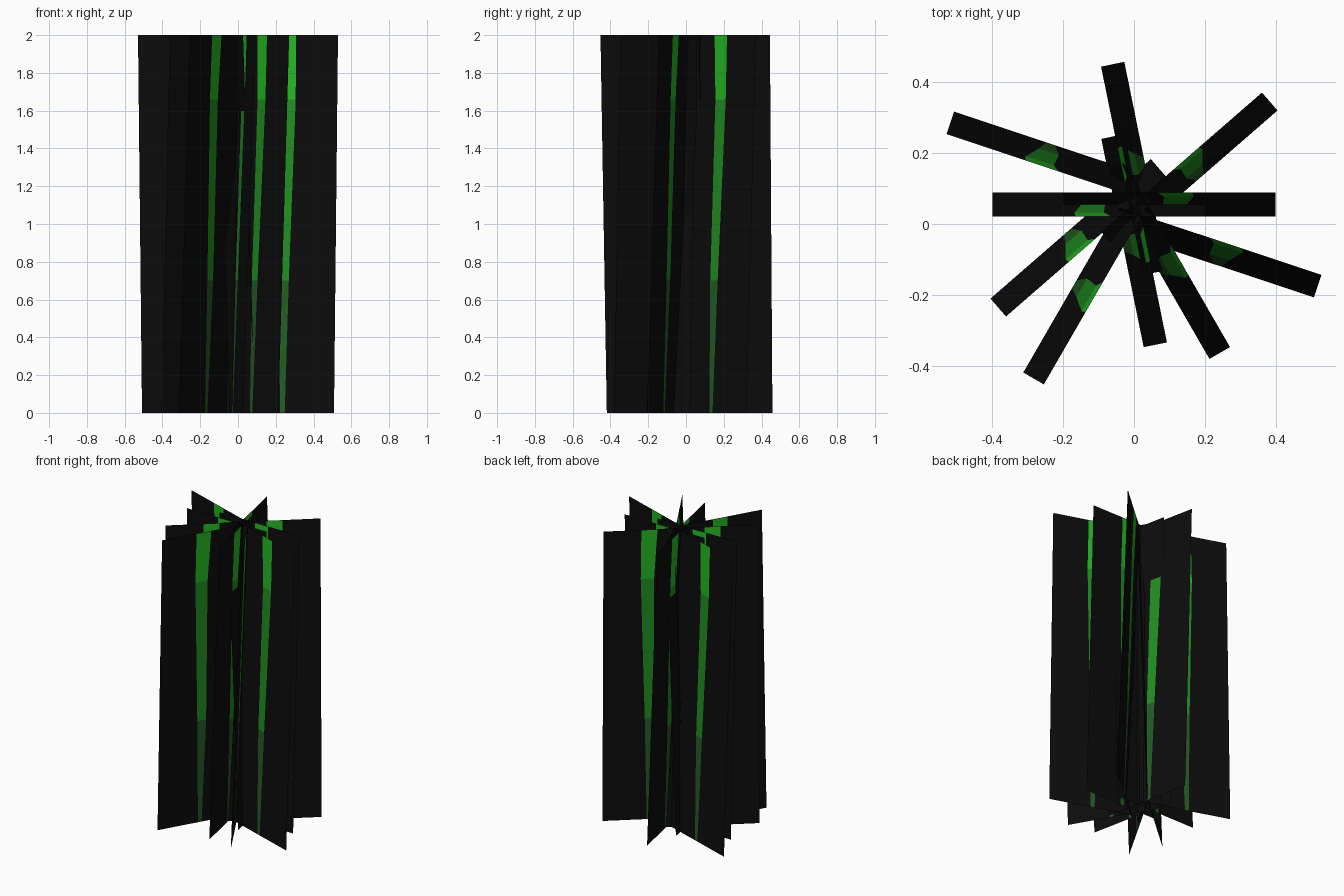
import bpy, bmesh, math
from mathutils import Vector

if "Cube" in bpy.data.objects:
    bpy.data.objects.remove(bpy.data.objects["Cube"])


def material(name, rgb):
    # sRGB 0-255 to linear
    lin = [((c / 255 + 0.055) / 1.055) ** 2.4 if c > 10 else c / 255 / 12.92 for c in rgb]
    m = bpy.data.materials.new(name)
    m.diffuse_color = (*lin, 1)
    m.use_nodes = True
    m.node_tree.nodes["Principled BSDF"].inputs["Base Color"].default_value = m.diffuse_color
    return m


MATS = [material("card_black", (12, 12, 12)),
        material("root_green", (36, 92, 36)),
        material("stem_green", (33, 143, 33)),
        material("tip_green", (36, 185, 36))]

HALF = 0.30           # half width of a card
LEAN = 0.0335         # sideways lean, counter-clockwise toward the top
CENTRE = Vector((0, 0.055, 0))
# painted blade outline: height, inner edge, outer edge
BLADE = [(0, 0.0, 0.025), (0.7, -0.02, 0.04), (1.66, -0.015, 0.068), (2, -0.035, 0.065)]


def card(name, angle, reach, offset):
    """Leaning flat card with a green blade cut into its faces."""
    a = math.radians(angle)
    along = Vector((math.cos(a), math.sin(a), 0))
    side = Vector((-math.sin(a), math.cos(a), 0))
    bm = bmesh.new()
    rows = []
    for z, lo, hi in BLADE:
        base = CENTRE + side * (offset + LEAN * (z - 1)) + Vector((0, 0, z))
        rows.append([bm.verts.new(base + along * (reach + u)) for u in (-HALF, lo, hi, HALF)])
    for r in range(3):
        for c in range(3):
            f = bm.faces.new((rows[r][c], rows[r][c + 1], rows[r + 1][c + 1], rows[r + 1][c]))
            f.material_index = r + 1 if c == 1 else 0
    me = bpy.data.meshes.new(name)
    bm.to_mesh(me)
    bm.free()
    for m in MATS:
        me.materials.append(m)
    bpy.context.collection.objects.link(bpy.data.objects.new(name, me))


# opposite pairs: angle, distance from the middle, sideways offset
for name, ang, reach, off in (("inner_card", 0, 0.10, 0), ("cross_card", 101.5, 0.10, -0.02),
                              ("middle_card", 41, 0.18, -0.032), ("outer_card", 161.6, 0.265, -0.055)):
    card(name + "_a", ang, reach, off)
    card(name + "_b", ang + 180, reach, off)

# single cards at the front
card("front_right_card", 300, 0.184, 0)
card("front_left_card", 240, 0.267, 0)
